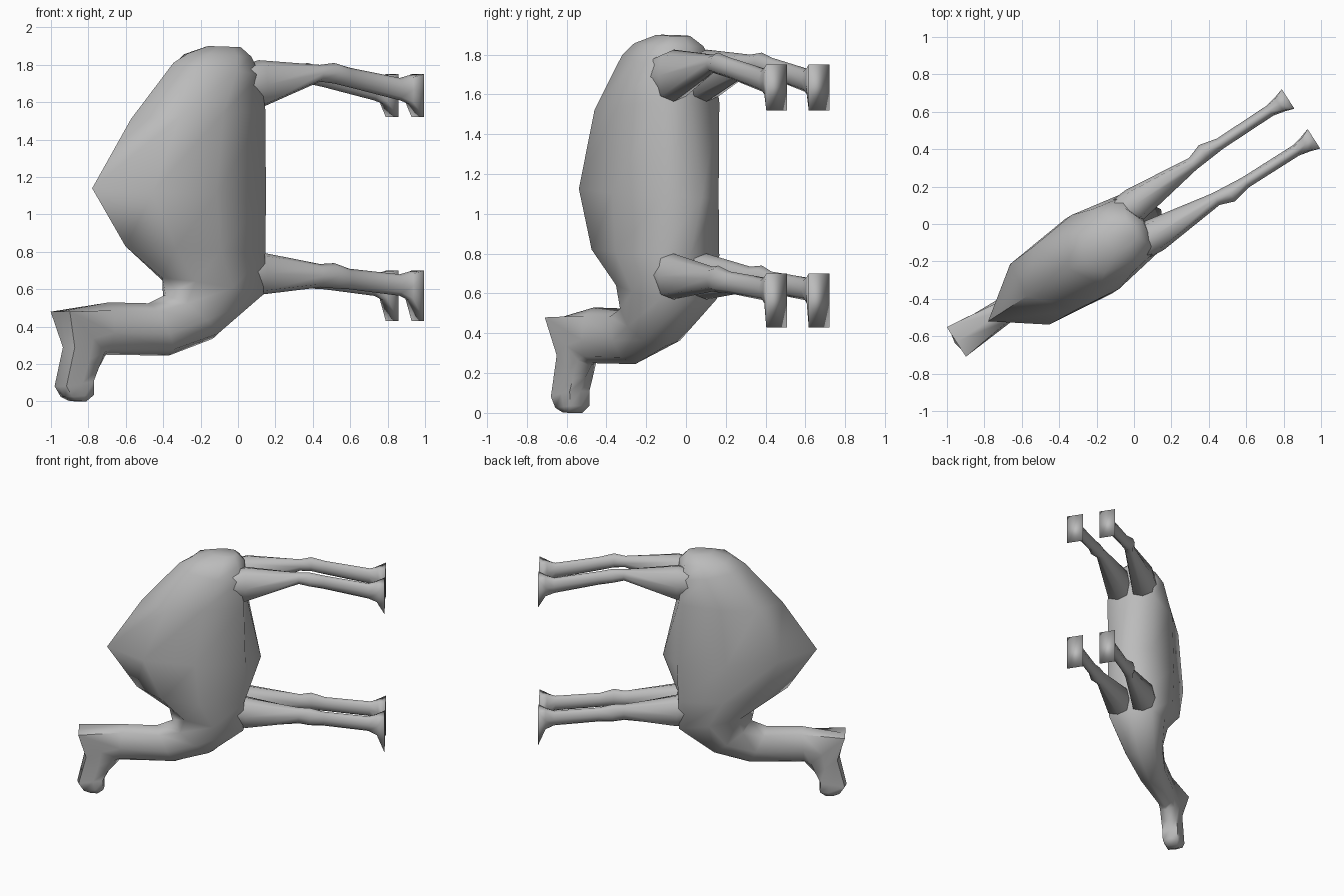
import bpy, bmesh, math

if "Cube" in bpy.data.objects:
    bpy.data.objects.remove(bpy.data.objects["Cube"], do_unlink=True)

grey = bpy.data.materials.new("plain grey")
grey.use_nodes = True
grey.diffuse_color = (0.5, 0.5, 0.5, 1)
grey.node_tree.nodes["Principled BSDF"].inputs["Base Color"].default_value = (0.5, 0.5, 0.5, 1)


def loft(name, rings, smooth_angle):
    """Skin a list of equal-length point rings and cap both ends."""
    bm = bmesh.new()
    loops = [[bm.verts.new(p) for p in ring] for ring in rings]
    n = len(loops[0])
    for a, b in zip(loops, loops[1:]):
        for i in range(n):
            j = (i + 1) % n
            bm.faces.new((a[i], a[j], b[j], b[i]))
    bm.faces.new(loops[0])
    bm.faces.new(loops[-1])
    bmesh.ops.recalc_face_normals(bm, faces=bm.faces)
    mesh = bpy.data.meshes.new(name)
    bm.to_mesh(mesh)
    bm.free()
    mesh.materials.append(grey)
    obj = bpy.data.objects.new(name, mesh)
    bpy.context.collection.objects.link(obj)
    # The animal is turned about z, with its feet pointing sideways
    obj.rotation_euler.z = math.radians(32.9)
    obj.location = (0.007, -0.011, 0)
    bpy.ops.object.select_all(action="DESELECT")
    obj.select_set(True)
    bpy.context.view_layer.objects.active = obj
    bpy.ops.object.shade_smooth_by_angle(angle=math.radians(smooth_angle))


def body_ring(back, belly, width, upper=(0.24, 0.8), lower=(0.88, 0.76)):
    """Mirrored cross-section between a point on the back and one on the belly.

    upper and lower give the shoulder points as (share of depth, share of width)."""
    half = [(0, 0), upper, (0.58, 1), lower, (1, 0)]
    outline = half + [(t, -w) for t, w in half[-2:0:-1]]
    return [(back[0] + (belly[0] - back[0]) * t, width * w,
             back[1] + (belly[1] - back[1]) * t) for t, w in outline]


boxy = ((0.06, 0.95), (0.95, 0.95))

# Body, neck and head in one skin: rump, hump, chest, neck, poll, muzzle
loft("body_and_head", [
    body_ring((-0.20, 1.90), (0.00, 1.893), 0.07, (0.15, 0.8)),
    body_ring((-0.33, 1.86), (0.05, 1.84), 0.15, (0.15, 0.8)),
    body_ring((-0.42, 1.81), (0.055, 1.74), 0.20, (0.2, 0.8), (0.93, 0.85)),
    body_ring((-0.69, 1.51), (0.06, 1.56), 0.235, (0.24, 0.87), (0.985, 0.77)),
    body_ring((-0.937, 1.14), (0.165, 1.08), 0.235, (0.24, 0.82), (0.905, 0.72)),
    body_ring((-0.725, 0.83), (0.06, 0.79), 0.235, (0.24, 0.87), (0.985, 0.77)),
    body_ring((-0.49, 0.66), (0.06, 0.57), 0.20, (0.2, 0.8), (0.97, 0.85)),
    body_ring((-0.47, 0.57), (-0.17, 0.335), 0.145, (0.2, 0.8)),
    body_ring((-0.58, 0.525), (-0.45, 0.245), 0.10, (0.15, 0.8)),
    body_ring((-0.83, 0.53), (-0.85, 0.25), 0.07, (0.15, 0.8)),
    body_ring((-1.14, 0.48), (-0.86, 0.235), 0.075, (0, 1.26)),
    body_ring((-1.10, 0.30), (-0.92, 0.17), 0.065, (0.08, 0.9), (0.93, 0.9)),
    body_ring((-1.15, 0.08), (-0.955, 0.11), 0.062, *boxy),
    body_ring((-1.11, 0.025), (-0.955, 0.035), 0.06, *boxy),
    body_ring((-1.06, 0.003), (-1.0, 0.0), 0.045, *boxy),
], 70)


def leg_ring(x, low, high, y, w, square, side):
    """Eight-sided leg section; square = 1 pushes the corners out to a box."""
    ring = []
    for k in range(8):
        c, s = math.cos(k * math.pi / 4), math.sin(k * math.pi / 4)
        f = 1 + square * (1 / max(abs(c), abs(s)) - 1)
        ring.append((x, side * (y + w * c * f), (low + high) / 2 + (high - low) / 2 * s * f))
    return ring


# Legs: thigh, knee, shin, ankle, flat foot as (x, low, high, y, half width, squareness)
hind = [(-0.3, 1.60, 1.74, 0.10, 0.06, 0), (0.06, 1.565, 1.825, 0.098, 0.092, 0.3),
        (0.44, 1.71, 1.80, 0.113, 0.037, 0), (0.52, 1.70, 1.81, 0.131, 0.048, 0),
        (0.62, 1.68, 1.785, 0.124, 0.032, 0), (0.94, 1.61, 1.73, 0.127, 0.032, 0),
        (1.00, 1.59, 1.745, 0.127, 0.045, 0.5), (1.055, 1.52, 1.75, 0.127, 0.062, 1)]
front = [(-0.3, 0.66, 0.80, 0.09, 0.05, 0), (0.06, 0.57, 0.80, 0.098, 0.092, 0.3),
         (0.44, 0.61, 0.735, 0.113, 0.037, 0), (0.52, 0.605, 0.74, 0.131, 0.048, 0),
         (0.62, 0.60, 0.71, 0.124, 0.032, 0), (0.94, 0.565, 0.68, 0.127, 0.032, 0),
         (1.00, 0.54, 0.695, 0.127, 0.045, 0.5), (1.055, 0.43, 0.70, 0.127, 0.062, 1)]

for part, sections in (("hind_leg", hind), ("front_leg", front)):
    for label, side in (("left", 1), ("right", -1)):
        loft(f"{part}_{label}", [leg_ring(*s, side) for s in sections], 180)
